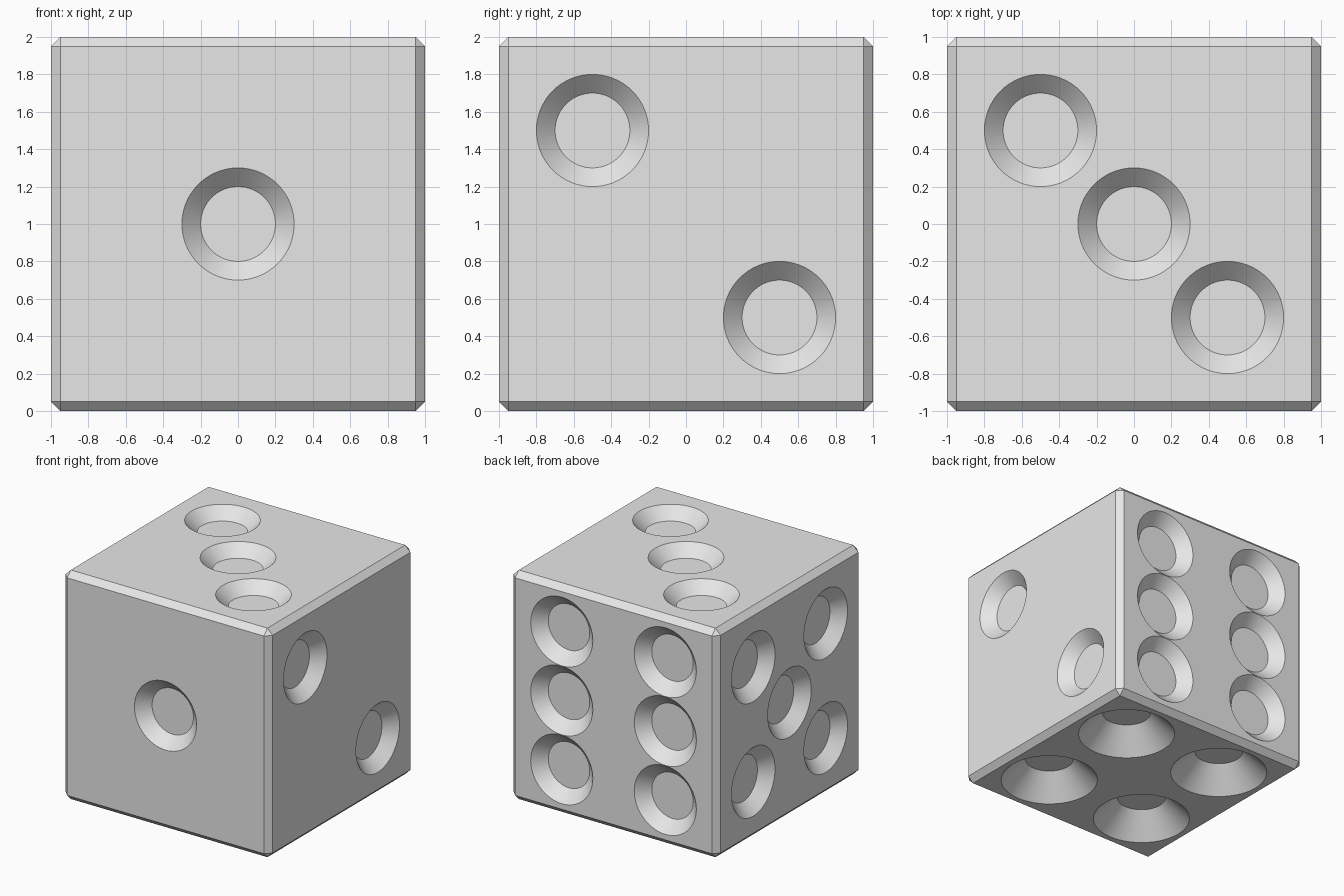
import bpy, bmesh, math
from mathutils import Vector

if "Cube" in bpy.data.objects:
    bpy.data.objects.remove(bpy.data.objects["Cube"])

SEGMENTS = 64
FLOOR_RADIUS = 0.2
X, Y, Z = Vector((1, 0, 0)), Vector((0, 1, 0)), Vector((0, 0, 1))

corners = [(a, b) for a in (-0.5, 0.5) for b in (-0.5, 0.5)]
diagonal = [(-0.5, 0.5), (0.5, -0.5)]

# face normal, two in-plane axes, pip centres, rim radius, depth
sides = [
    (-Y, X, Z, [(0, 0)], 0.3, 0.1),
    (X, Y, Z, diagonal, 0.3, 0.1),
    (Z, X, Y, diagonal + [(0, 0)], 0.3, 0.1),
    (-Z, X, Y, corners, 0.4, 0.2),
    (-X, Y, Z, corners + [(0, 0)], 0.3, 0.1),
    (Y, X, Z, [(a, b) for a in (-0.5, 0.5) for b in (-0.602, 0, 0.602)], 0.3, 0.1),
]


def ring(bm, centre, u, v, radius):
    angles = [2 * math.pi * i / SEGMENTS for i in range(SEGMENTS)]
    return [bm.verts.new(centre + radius * (u * math.cos(a) + v * math.sin(a)))
            for a in angles]


def add_pip(bm, centre, n, u, v, rim_radius, depth):
    """Sloped dimple with a flat floor; returns its rim edges."""
    rim = ring(bm, centre, u, v, rim_radius)
    low = ring(bm, centre - n * depth, u, v, FLOOR_RADIUS)
    for i in range(SEGMENTS):
        j = (i + 1) % SEGMENTS
        bm.faces.new((rim[i], rim[j], low[j], low[i]))
    bm.faces.new(low)
    return [bm.edges.get((rim[i], rim[(i + 1) % SEGMENTS])) for i in range(SEGMENTS)]


# chamfered cube
bm = bmesh.new()
bmesh.ops.create_cube(bm, size=2)
bmesh.ops.bevel(bm, geom=bm.edges[:], offset=0.05, offset_type='OFFSET',
                segments=1, affect='EDGES', profile=0.5)

# replace every large face by one with pips
for n, u, v, pips, radius, depth in sides:
    bm.normal_update()
    face = max(bm.faces, key=lambda f: f.calc_center_median().dot(n) + f.normal.dot(n))
    border = list(face.edges)
    bmesh.ops.delete(bm, geom=[face], context='FACES_ONLY')
    for a, b in pips:
        border += add_pip(bm, n + u * a + v * b, n, u, v, radius, depth)
    bmesh.ops.triangle_fill(bm, edges=border, use_beauty=True, normal=n)

bmesh.ops.recalc_face_normals(bm, faces=bm.faces[:])
bmesh.ops.translate(bm, verts=bm.verts[:], vec=Z)
mesh = bpy.data.meshes.new("die")
bm.to_mesh(mesh)
bm.free()

die = bpy.data.objects.new("die", mesh)
bpy.context.collection.objects.link(die)
grey = bpy.data.materials.new("light_grey")
grey.diffuse_color = (0.8, 0.8, 0.8, 1)
grey.use_nodes = True
grey.node_tree.nodes["Principled BSDF"].inputs["Base Color"].default_value = grey.diffuse_color
mesh.materials.append(grey)

# smooth pip walls, sharp rims and chamfers
bpy.context.view_layer.objects.active = die
die.select_set(True)
bpy.ops.object.shade_smooth_by_angle(angle=math.radians(20))
